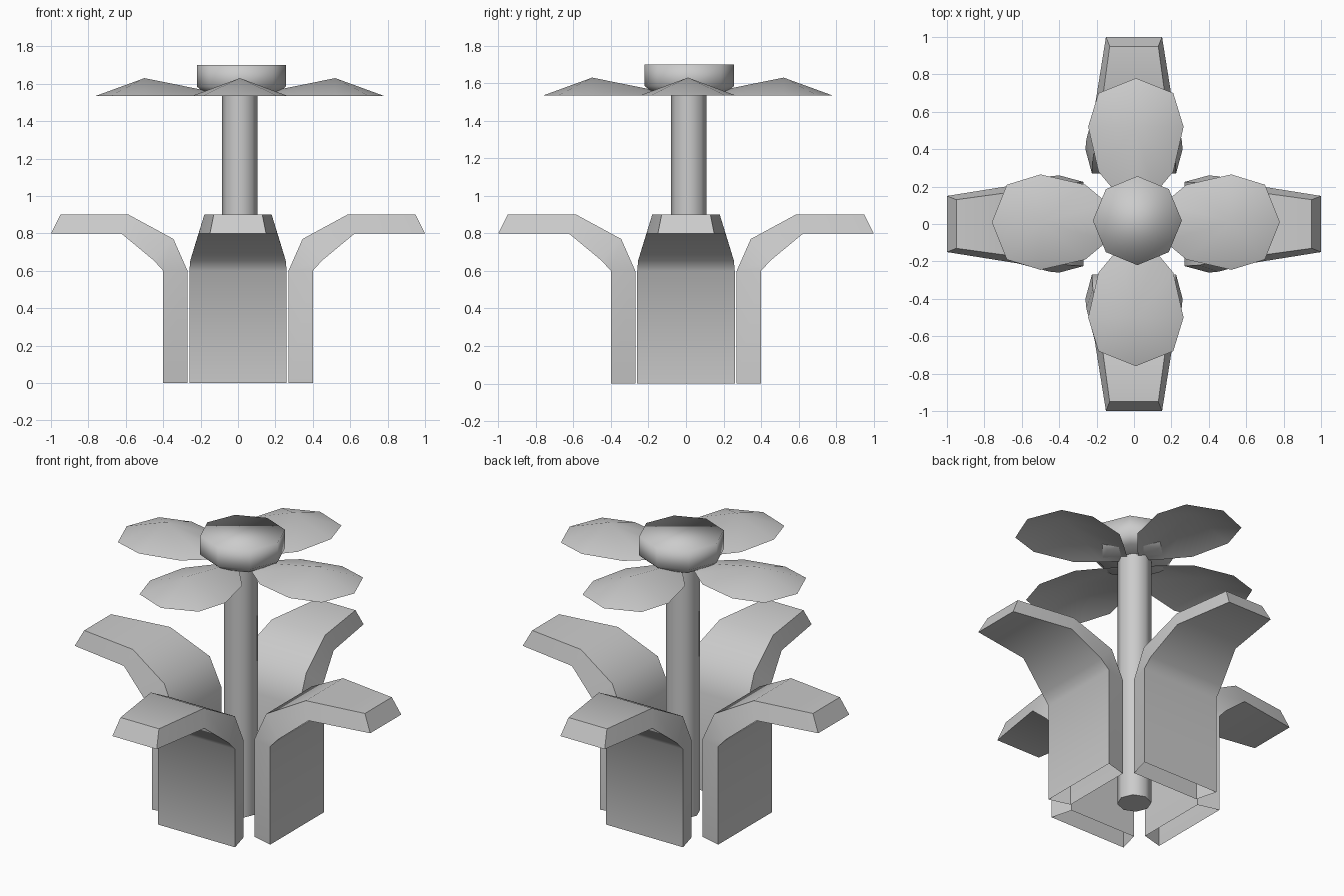
import bpy, bmesh, math
from mathutils import Matrix, Vector

cube = bpy.data.objects.get("Cube")
if cube:
    bpy.data.objects.remove(cube, do_unlink=True)

grey = bpy.data.materials.new("plain_grey")
grey.use_nodes = True
grey.diffuse_color = (0.6, 0.6, 0.6, 1)
grey.node_tree.nodes["Principled BSDF"].inputs["Base Color"].default_value = (0.6, 0.6, 0.6, 1)


def finish(bm, name, angle, turn=0.0, recalc=True):
    """Turn a bmesh into a shaded object, rotated about the z axis."""
    bmesh.ops.rotate(bm, verts=bm.verts, matrix=Matrix.Rotation(turn, 3, 'Z'))
    if recalc:
        bmesh.ops.recalc_face_normals(bm, faces=bm.faces)
    mesh = bpy.data.meshes.new(name)
    bm.to_mesh(mesh)
    bm.free()
    obj = bpy.data.objects.new(name, mesh)
    bpy.context.collection.objects.link(obj)
    mesh.materials.append(grey)
    bpy.ops.object.select_all(action='DESELECT')
    obj.select_set(True)
    bpy.context.view_layer.objects.active = obj
    bpy.ops.object.shade_smooth_by_angle(angle=math.radians(angle))
    return obj


def lathe(name, profile, sides, angle, offset):
    """Spin a radius/height profile into a closed round part."""
    bm = bmesh.new()
    rings = [[bm.verts.new((r * math.cos(math.tau * i / sides),
                            r * math.sin(math.tau * i / sides), z))
              for i in range(sides)] for r, z in profile]
    for a, b in zip(rings, rings[1:]):
        for i in range(sides):
            j = (i + 1) % sides
            bm.faces.new((a[i], a[j], b[j], b[i]))
    bm.faces.new(rings[0])
    bm.faces.new(rings[-1])
    obj = finish(bm, name, angle)
    obj.location = offset
    return obj


# Leaf sections: (reach, height, half width) for the outer and inner side
OUTER = [(0.40, 0, 0.26), (0.40, 0.6, 0.26), (0.45, 0.655, 0.255),
         (0.625, 0.80, 0.21), (1.0, 0.80, 0.15)]
INNER = [(0.27, 0, 0.225), (0.27, 0.6, 0.225), (0.345, 0.77, 0.22),
         (0.585, 0.90, 0.18), (0.95, 0.90, 0.13)]


def leaf(name, turn):
    bm = bmesh.new()
    rings = []
    for (ro, zo, wo), (ri, zi, wi) in zip(OUTER, INNER):
        rings.append([bm.verts.new(p) for p in
                      ((ro, -wo, zo), (ro, wo, zo), (ri, wi, zi), (ri, -wi, zi))])
    for a, b in zip(rings, rings[1:]):
        for i in range(4):
            j = (i + 1) % 4
            bm.faces.new((a[i], a[j], b[j], b[i]))
    bm.faces.new(rings[-1])          # tip closed, foot left open
    return finish(bm, name, 50, turn)


# Petal half outline: (reach, half width), a shallow peaked sheet
PETAL = [(0.77, 0), (0.69, 0.20), (0.51, 0.255), (0.27, 0.20), (0.15, 0.10), (0.04, 0)]


def petal(name, turn):
    bm = bmesh.new()
    outline = PETAL + [(r, -w) for r, w in PETAL[-2:0:-1]]
    rim = [bm.verts.new((r, w, 1.535)) for r, w in outline]
    peak = bm.verts.new((0.51, 0, 1.63))
    for i, v in enumerate(rim):
        bm.faces.new((v, rim[(i + 1) % len(rim)], peak))
    obj = finish(bm, name, 60, turn, recalc=False)
    obj.location = Vector((0.01, 0.01, 0))
    return obj


# Four leaves and four petals around the stem
for i, side in enumerate(("left", "back", "right", "front")):
    leaf(side + "_leaf", i * math.pi / 2)
    petal(side + "_petal", i * math.pi / 2)

# Stem and flower centre
lathe("stem", [(0.095, 0), (0.095, 1.55)], 8, 60, (0.01, 0.015, 0))
lathe("flower_centre", [(0.19, 1.545), (0.238, 1.585), (0.238, 1.70)],
      8, 120, (0.018, 0.018, 0))
